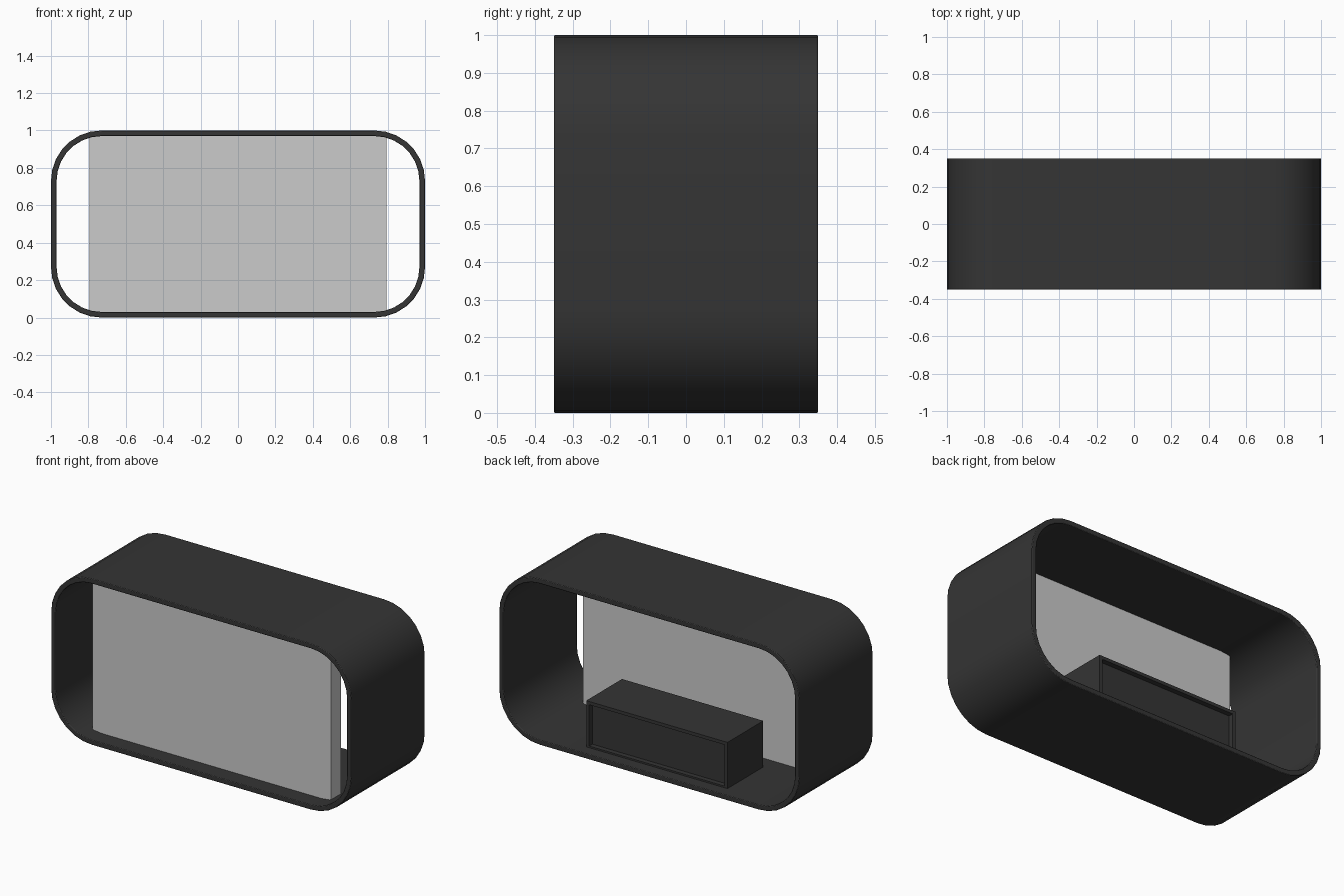
import bpy, bmesh
from math import sin, cos, pi

if "Cube" in bpy.data.objects:
    bpy.data.objects.remove(bpy.data.objects["Cube"])

dark = bpy.data.materials.new("dark_coating")
dark.diffuse_color = (0.035, 0.035, 0.035, 1)
dark.use_nodes = True
dark.node_tree.nodes["Principled BSDF"].inputs["Base Color"].default_value = dark.diffuse_color


def make_object(name, bm, mat=None):
    bmesh.ops.recalc_face_normals(bm, faces=bm.faces)
    me = bpy.data.meshes.new(name)
    bm.to_mesh(me)
    bm.free()
    ob = bpy.data.objects.new(name, me)
    bpy.context.collection.objects.link(ob)
    if mat:
        me.materials.append(mat)
    return ob


def box_mesh(lo, hi):
    bm = bmesh.new()
    bmesh.ops.create_cube(bm, size=1)
    for v in bm.verts:
        v.co = [(a + b) / 2 + c * (b - a) for a, b, c in zip(lo, hi, v.co)]
    return bm


def rounded_rect(w, h, r, seg):
    """Outline of a rounded rectangle, half sizes w and h, around (0, 0.5)."""
    pts = []
    for i, (sx, sz) in enumerate([(1, 1), (-1, 1), (-1, -1), (1, -1)]):
        for k in range(seg + 1):
            a = pi / 2 * (i + k / seg)
            pts.append((sx * (w - r) + r * cos(a), 0.5 + sz * (h - r) + r * sin(a)))
    return pts


# Outer shell: a rounded rectangular tube, open at front and back
T, R, SEG, D = 0.03, 0.27, 7, 0.35
bm = bmesh.new()
outer = rounded_rect(1, 0.5, R, SEG)
inner = rounded_rect(1 - T, 0.5 - T, R - T, SEG)
rings = [[bm.verts.new((x, y, z)) for x, z in pts]
         for pts, y in ((outer, -D), (outer, D), (inner, D), (inner, -D))]
n = len(outer)
for a, b in zip(rings, rings[1:] + rings[:1]):
    for i in range(n):
        j = (i + 1) % n
        bm.faces.new((a[i], a[j], b[j], b[i]))
shell = make_object("shell", bm, dark)
bev = shell.modifiers.new("rim_bevel", 'BEVEL')
bev.width = 0.004
bev.segments = 2
bev.limit_method = 'ANGLE'
bev.angle_limit = 1.0
bpy.ops.object.select_all(action='DESELECT')
shell.select_set(True)
bpy.context.view_layer.objects.active = shell
bpy.ops.object.shade_smooth_by_angle(angle=0.7)

# Front panel: its top and bottom edges sink into the shell
make_object("front_panel", box_mesh((-0.795, -0.25, 0.015), (0.795, -0.157, 0.985)))

# Rear compartment: box with a framed, recessed back face
bm = box_mesh((-0.47, -0.063, 0.02), (0.47, 0.277, 0.308))
bm.normal_update()
back = max(bm.faces, key=lambda f: f.calc_center_median().y)
bmesh.ops.inset_region(bm, faces=[back], thickness=0.028)
recess = bmesh.ops.extrude_discrete_faces(bm, faces=[back])["faces"]
bmesh.ops.translate(bm, verts=recess[0].verts, vec=(0, -0.03, 0))
make_object("rear_compartment", bm, dark)
